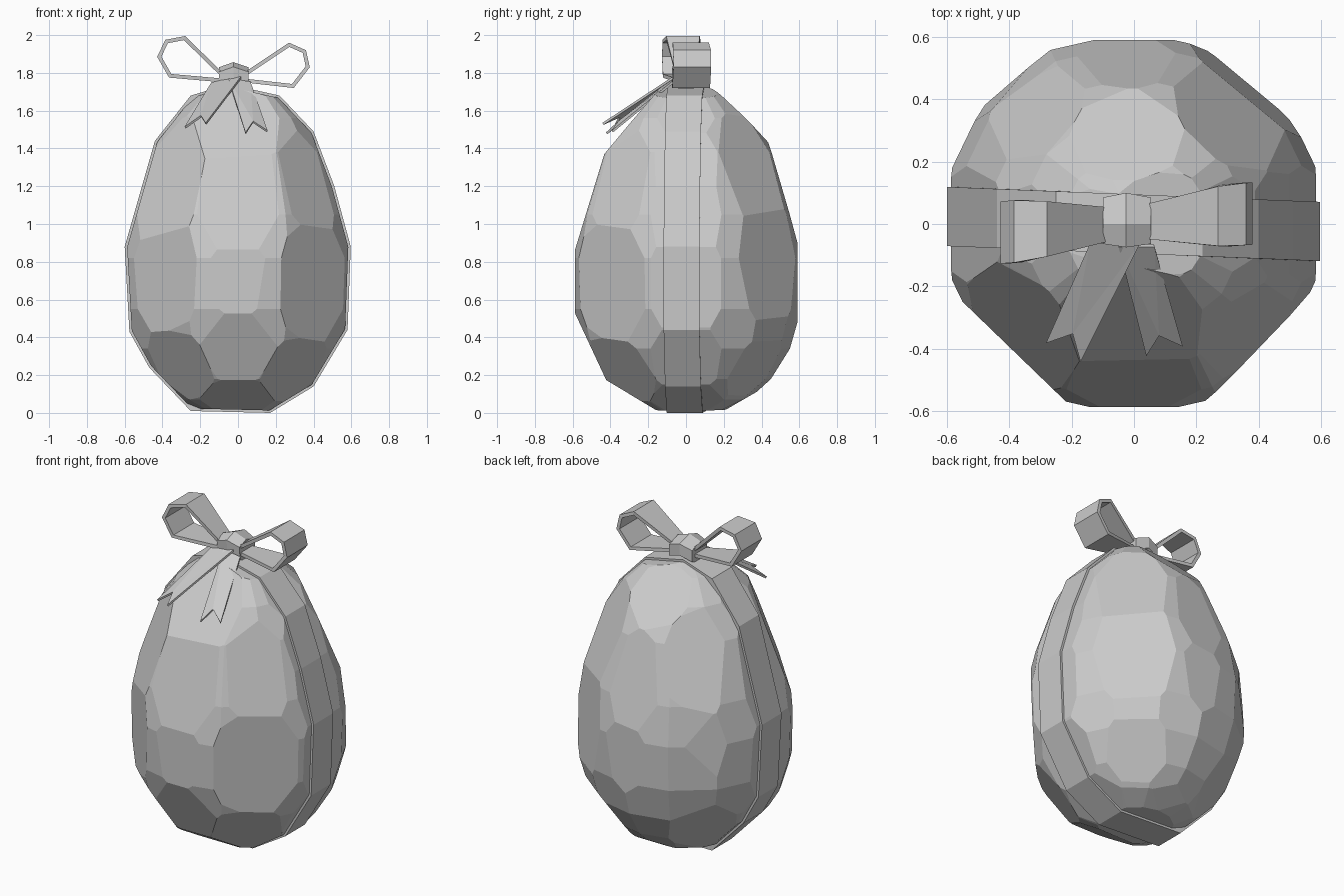
import bpy, bmesh
from math import radians, sin, cos
from mathutils import Vector

if "Cube" in bpy.data.objects:
    bpy.data.objects.remove(bpy.data.objects["Cube"])

grey = bpy.data.materials.new("plain_grey")
grey.use_nodes = True
grey.diffuse_color = (0.6, 0.6, 0.6, 1)
grey.node_tree.nodes["Principled BSDF"].inputs["Base Color"].default_value = (0.6, 0.6, 0.6, 1)


def finish(name, bm):
    bmesh.ops.recalc_face_normals(bm, faces=bm.faces)
    mesh = bpy.data.meshes.new(name)
    bm.to_mesh(mesh)
    bm.free()
    mesh.materials.append(grey)
    obj = bpy.data.objects.new(name, mesh)
    bpy.context.collection.objects.link(obj)
    return obj


def inset_path(path, t):
    """Offset a counter-clockwise closed x-z path inwards by t."""
    out = []
    for i, p in enumerate(path):
        p = Vector(p)
        d1 = (p - Vector(path[i - 1])).normalized()
        d2 = (Vector(path[(i + 1) % len(path)]) - p).normalized()
        n1, n2 = Vector((-d1.y, d1.x)), Vector((-d2.y, d2.x))
        out.append(p + (n1 + n2) * t / (1 + n1.dot(n2)))
    return out


def band(name, path, t, span):
    """Closed strap; span(x) gives the y limits at each point."""
    bm = bmesh.new()
    rings = []
    for o, i in zip(path, inset_path(path, t)):
        y0, y1 = span(o[0])
        rings.append([bm.verts.new((q[0], y, q[1]))
                      for q, y in ((o, y0), (o, y1), (i, y1), (i, y0))])
    for k, a in enumerate(rings):
        b = rings[(k + 1) % len(rings)]
        for j in range(4):
            bm.faces.new((a[j], a[j - 1], b[j - 1], b[j]))
    return finish(name, bm)


def hull(bm):
    """Rebuild the skin as the convex hull of the vertices."""
    bmesh.ops.delete(bm, geom=bm.edges[:], context='EDGES_FACES')
    bmesh.ops.remove_doubles(bm, verts=bm.verts, dist=0.002)
    bmesh.ops.convex_hull(bm, input=bm.verts[:])
    loose = [v for v in bm.verts if not v.link_faces]
    bmesh.ops.delete(bm, geom=loose, context='VERTS')


def cut(bm, point, normal):
    """Slice off everything beyond a plane, leaving a flat facet."""
    bmesh.ops.bisect_plane(bm, geom=bm.verts[:] + bm.edges[:] + bm.faces[:],
                           plane_co=point, plane_no=normal, clear_outer=True)
    hull(bm)


# Ribbon path around the egg, counter-clockwise in x-z
ribbon_path = [(-0.25, 0.01), (0.17, 0.0), (0.4, 0.14), (0.58, 0.44), (0.597, 0.88),
               (0.51, 1.2), (0.4, 1.49), (0.22, 1.68), (-0.05, 1.74), (-0.25, 1.68),
               (-0.44, 1.44), (-0.6, 0.88), (-0.575, 0.43), (-0.47, 0.24)]

# Egg: lathed profile, then hewn into broad facets
profile = [(0.2, 0.012), (0.33, 0.07), (0.45, 0.18), (0.55, 0.34), (0.61, 0.55), (0.62, 0.82),
           (0.58, 1.05), (0.47, 1.38), (0.36, 1.56), (0.23, 1.68), (0.1, 1.73)]
SIDES = 14
bm = bmesh.new()
for r, z in profile:
    for k in range(SIDES):
        a = radians(360 * (k + 0.5) / SIDES)
        bm.verts.new((r * cos(a), r * sin(a), z))
hull(bm)

# Facets: azimuth, radius, height, upward tilt in degrees
facets = [(270, 0.587, 0.75, 0), (270, 0.5, 1.15, 17), (270, 0.5, 0.34, -25),
          (268, 0.3, 1.52, 40), (270, 0.3, 0.1, -59),
          (226, 0.562, 0.75, 0), (222, 0.475, 1.2, 19), (228, 0.475, 0.3, -33),
          (316, 0.555, 0.7, -2), (318, 0.495, 1.2, 18), (312, 0.465, 0.28, -36),
          (90, 0.59, 0.75, 0), (92, 0.51, 1.17, 16), (90, 0.5, 0.25, -36),
          (90, 0.32, 0.08, -60), (95, 0.29, 1.57, 46), (50, 0.56, 0.8, 4),
          (48, 0.445, 1.3, 22), (52, 0.47, 0.27, -35), (135, 0.597, 0.8, 4),
          (132, 0.46, 1.3, 22), (138, 0.475, 0.29, -34)]
for az, r, z, tilt in facets:
    az, tilt = radians(az), radians(tilt)
    cut(bm, (r * cos(az), r * sin(az), z),
        (cos(az) * cos(tilt), sin(az) * cos(tilt), sin(tilt)))

# Keep the egg just inside the ribbon
for i, p in enumerate(ribbon_path):
    d = (Vector(p) - Vector(ribbon_path[i - 1])).normalized()
    n = Vector((d.y, 0, -d.x))
    cut(bm, Vector((p[0], 0, p[1])) - n * 0.013, n)
bmesh.ops.dissolve_limit(bm, angle_limit=radians(1), verts=bm.verts, edges=bm.edges)
finish("egg", bm)

band("egg_ribbon", ribbon_path, 0.035,
     lambda x: (-0.095 - 0.04 * x, 0.095 - 0.04 * x))

# Bow loops flare away from the knot
right_loop = [(-0.08, 1.80), (-0.28, 1.995), (-0.385, 1.975), (-0.428, 1.885),
              (-0.365, 1.775), (-0.08, 1.75)]
left_loop = [(0.03, 1.75), (0.295, 1.72), (0.38, 1.83), (0.36, 1.92),
             (0.27, 1.96), (0.03, 1.80)]


def flare(x):
    half = 0.045 + 0.055 * min(abs(x + 0.025) / 0.32, 1)
    centre = 0.005 + 0.075 * x
    return centre - half, centre + half


band("bow_loop_right", right_loop, 0.02, flare)
band("bow_loop_left", left_loop, 0.02, flare)

# Knot: short faceted block with a peaked top and front
knot_profile = [(-0.07, 1.74), (-0.075, 1.82), (0.0, 1.845), (0.1, 1.82), (0.1, 1.75), (0.0, 1.72)]
bm = bmesh.new()
columns = [[bm.verts.new((x, y * s, z + lift)) for y, z in knot_profile]
           for x, s, lift in ((-0.1, 0.85, -0.015), (-0.025, 1.0, 0.012), (0.055, 0.85, -0.015))]
for a, b in zip(columns, columns[1:]):
    for k in range(len(a)):
        bm.faces.new((a[k - 1], a[k], b[k], b[k - 1]))
bm.faces.new(columns[0])
bm.faces.new(columns[-1])
finish("bow_knot", bm)


# Swallow-tailed ribbon ends
def tail(name, a, b, tip_a, notch, tip_b):
    bm = bmesh.new()
    a, b, tip_a, notch, tip_b = [bm.verts.new(p) for p in (a, b, tip_a, notch, tip_b)]
    for tri in ((a, tip_a, notch), (a, notch, b), (b, notch, tip_b)):
        bm.faces.new(tri)
    obj = finish(name, bm)
    mod = obj.modifiers.new("thickness", 'SOLIDIFY')
    mod.thickness = 0.012
    mod.offset = 0


tail("bow_tail_right", (-0.14, -0.06, 1.745), (0.02, -0.06, 1.78),
     (-0.28, -0.38, 1.51), (-0.195, -0.35, 1.57), (-0.17, -0.44, 1.53))
tail("bow_tail_left", (-0.05, -0.07, 1.765), (0.065, -0.07, 1.75),
     (0.04, -0.42, 1.48), (0.08, -0.355, 1.54), (0.155, -0.39, 1.49))
